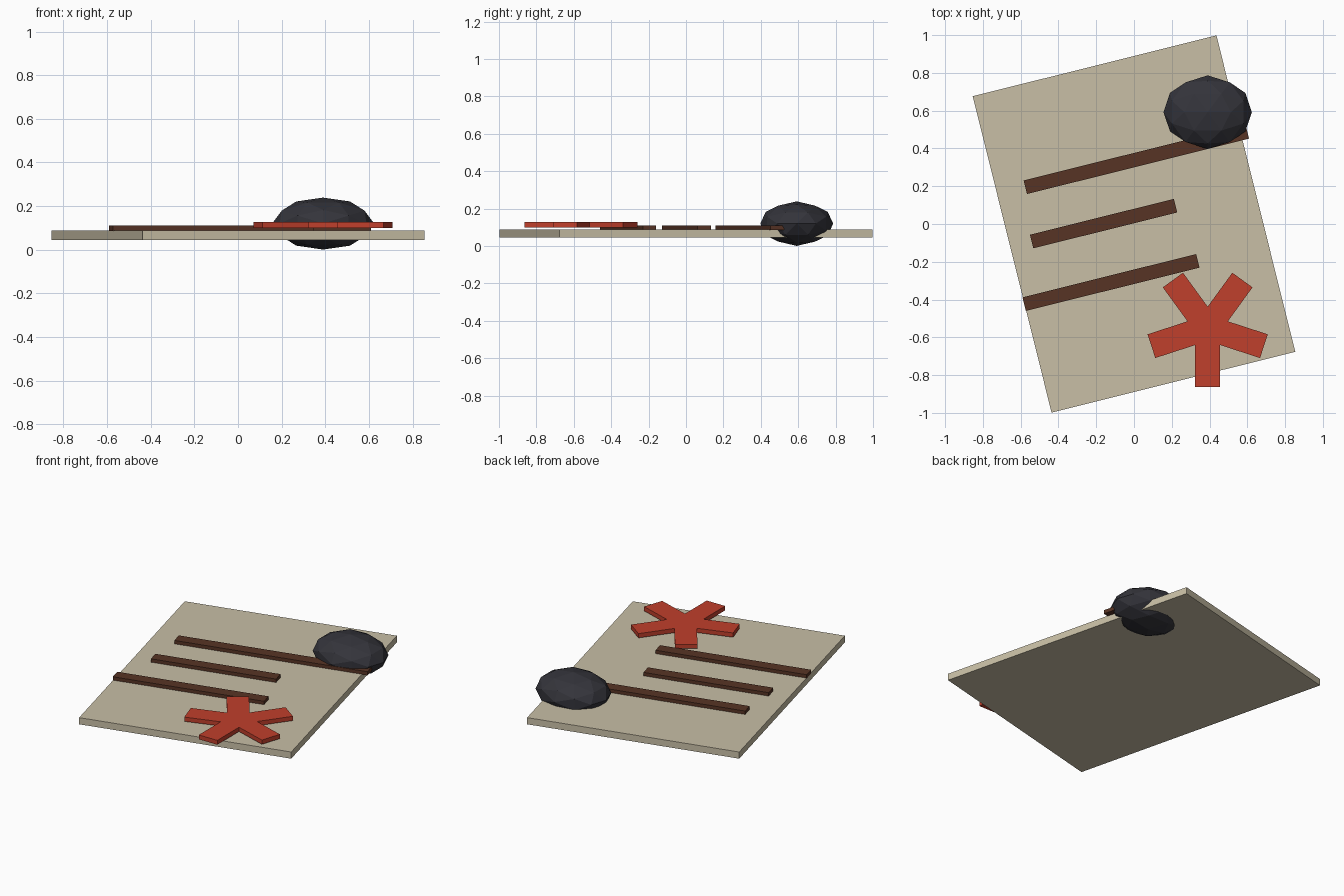
import bpy, bmesh, math
from itertools import combinations
from mathutils import Vector, Matrix

cube = bpy.data.objects.get("Cube")
if cube:
    bpy.data.objects.remove(cube, do_unlink=True)


def material(name, rgb):
    mat = bpy.data.materials.new(name)
    mat.use_nodes = True
    mat.diffuse_color = (*rgb, 1)
    mat.node_tree.nodes["Principled BSDF"].inputs["Base Color"].default_value = (*rgb, 1)
    return mat


PARCHMENT = material("parchment", (0.58, 0.52, 0.38))
INK = material("brown_ink", (0.095, 0.034, 0.018))
RED = material("red_wax", (0.53, 0.05, 0.025))
STONE = material("dark_stone", (0.034, 0.034, 0.043))

TILT = Matrix.Rotation(math.radians(14), 4, "Z")


def finish(name, bm, mat):
    bmesh.ops.recalc_face_normals(bm, faces=bm.faces)
    mesh = bpy.data.meshes.new(name)
    bm.to_mesh(mesh)
    bm.free()
    mesh.materials.append(mat)
    obj = bpy.data.objects.new(name, mesh)
    bpy.context.collection.objects.link(obj)
    return obj


def slab(name, u0, u1, v0, v1, z0, z1, mat):
    """Box laid out along the tilted axes of the sheet."""
    bm = bmesh.new()
    bmesh.ops.create_cube(bm, size=1)
    size = Matrix.Diagonal((u1 - u0, v1 - v0, z1 - z0, 1))
    place = Matrix.Translation(((u0 + u1) / 2, (v0 + v1) / 2, (z0 + z1) / 2))
    bm.transform(TILT @ place @ size)
    return finish(name, bm, mat)


# Sheet
slab("sheet", -0.665, 0.665, -0.863, 0.863, 0.045, 0.088, PARCHMENT)

# Written lines: start, end and height on the sheet
lines = [(-0.511, 0.7, 0.328), (-0.548, 0.237, 0.041), (-0.667, 0.281, -0.271)]
for i, (start, end, v) in enumerate(lines):
    slab(f"written_line_{i + 1}", start, end, v - 0.037, v + 0.037, 0.086, 0.11, INK)

# Five-armed mark: two tip corners and one inner notch per arm
bm = bmesh.new()
reach, half = 0.313, 0.066
notch = half / math.sin(math.radians(36))
outline = []
for k in range(5):
    turn = Matrix.Rotation(math.radians(72 * k - 90), 3, "Z")
    outline += [turn @ Vector((reach, -half, 0)), turn @ Vector((reach, half, 0))]
    outline.append(turn @ Matrix.Rotation(math.radians(36), 3, "Z") @ Vector((notch, 0, 0)))
centre = Vector((0.39, -0.55, 0.1))
face = bm.faces.new([bm.verts.new(p + centre) for p in outline])
top = bmesh.ops.extrude_face_region(bm, geom=[face])["geom"]
bmesh.ops.translate(bm, vec=(0, 0, 0.028),
                    verts=[g for g in top if isinstance(g, bmesh.types.BMVert)])
finish("five_armed_mark", bm, RED)

# Faceted stone: icosahedron corners plus edge midpoints pushed out to a sphere
phi = (1 + math.sqrt(5)) / 2
corners = []
for a in (-1, 1):
    for b in (-phi, phi):
        corners += [Vector((a, 0, b)), Vector((b, a, 0)), Vector((0, b, a))]
points = corners + [p + q for p, q in combinations(corners, 2) if (p - q).length < 2.1]
bm = bmesh.new()
for p in points:
    bm.verts.new(p.normalized())
bmesh.ops.convex_hull(bm, input=bm.verts)
bm.transform(Matrix.Translation((0.39, 0.592, 0.12)) @ Matrix.Diagonal((0.234, 0.195, 0.119, 1)))
finish("stone_weight", bm, STONE)
